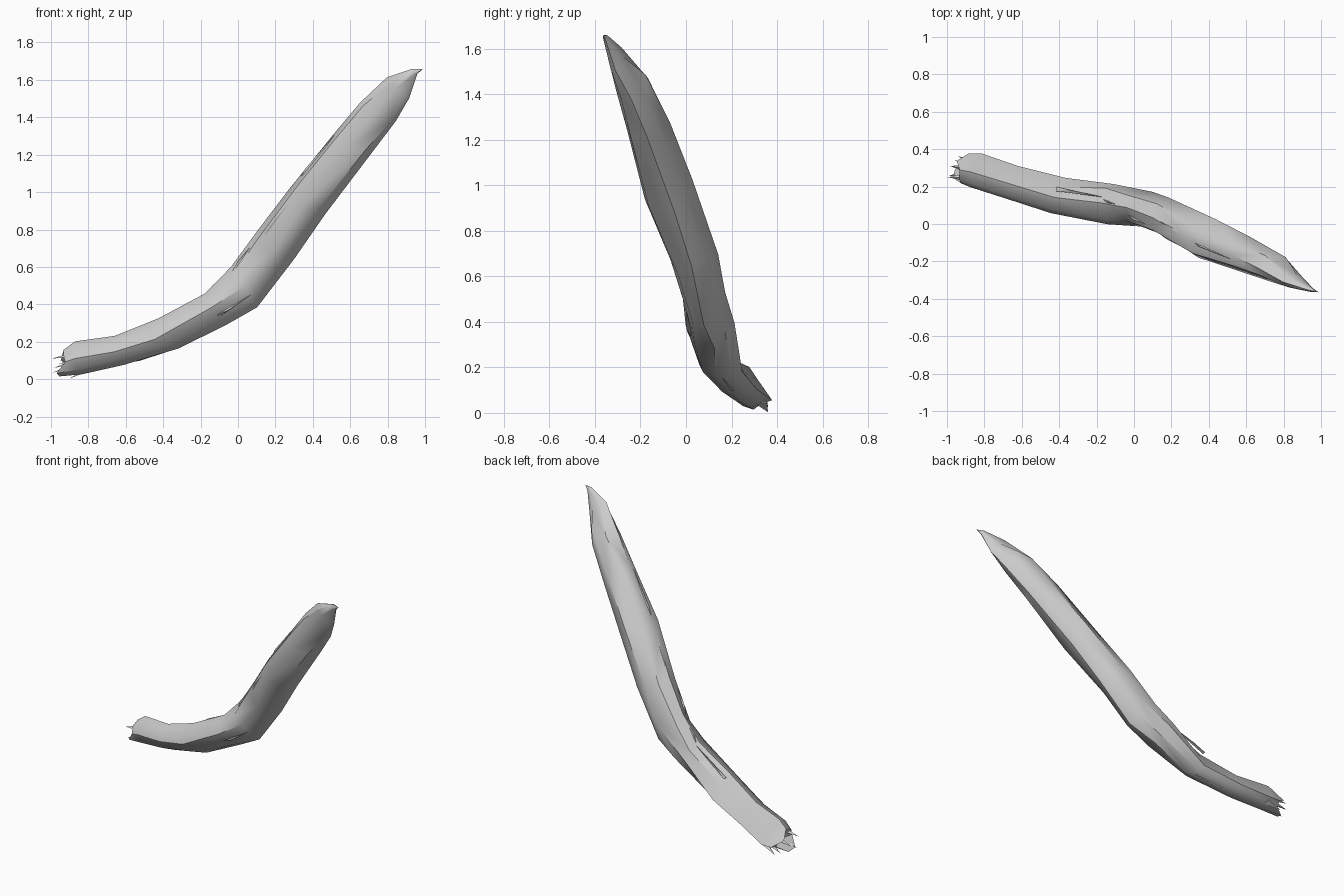
import bpy, bmesh, random
from math import sin, cos, pi, radians
from mathutils import Vector

if "Cube" in bpy.data.objects:
    bpy.data.objects.remove(bpy.data.objects["Cube"])

random.seed(11)
SIDES = 8
# Stations: centre x, y, z, half width, half height
PATH = [
    (-0.93, 0.300, 0.090, 0.080, 0.065),
    (-0.85, 0.285, 0.115, 0.090, 0.090),
    (-0.62, 0.217, 0.157, 0.098, 0.080),
    (-0.39, 0.152, 0.237, 0.105, 0.098),
    (-0.12, 0.106, 0.378, 0.110, 0.103),
    (0.045, 0.080, 0.502, 0.098, 0.122),
    (0.19, 0.030, 0.698, 0.103, 0.125),
    (0.39, -0.075, 0.970, 0.118, 0.120),
    (0.605, -0.168, 1.250, 0.098, 0.116),
    (0.76, -0.240, 1.445, 0.078, 0.106),
    (0.855, -0.308, 1.560, 0.036, 0.080),
    (0.945, -0.352, 1.645, 0.012, 0.020),
]
C = [Vector(p[:3]) for p in PATH]
# Cross-section near the broken end: (angle, scale), one wide flat facing up and back
FLAT = [(-35, 1.1), (30, 0.47), (95, 1), (138, 1), (180, 1), (222, 1), (262, 1), (300, 1)]


def frame(i):
    t = (C[min(i + 1, len(C) - 1)] - C[max(i - 1, 0)]).normalized()
    side = (Vector((0, 1, 0)) - t * t.y).normalized()
    return t, side, t.cross(side)


def on_surface(i, angle, scale=1.0):
    t, side, up = frame(i)
    return C[i] + (side * cos(angle) * PATH[i][3] + up * sin(angle) * PATH[i][4]) * scale


def finish(bm, name, angle):
    bmesh.ops.recalc_face_normals(bm, faces=bm.faces[:])
    me = bpy.data.meshes.new(name)
    bm.to_mesh(me)
    bm.free()
    ob = bpy.data.objects.new(name, me)
    bpy.context.collection.objects.link(ob)
    bpy.ops.object.select_all(action='DESELECT')
    ob.select_set(True)
    bpy.context.view_layer.objects.active = ob
    bpy.ops.object.shade_smooth_by_angle(angle=radians(angle))
    return ob


# Branch body: irregular faceted loft, flat on its upper back near the broken end
bm = bmesh.new()
rings = []
for i in range(len(PATH)):
    ring = []
    for k in range(SIDES):
        if i < 4:
            deg, s = FLAT[k]
            s *= random.uniform(0.97, 1.04)
            if k == 0 and i < 2:
                s *= 1.15
        else:
            deg = 45 * k + random.uniform(-9, 9)
            s = random.uniform(0.95, 1.05)
        p = on_surface(i, radians(deg), s)
        if 1 < i < 10:
            p += frame(i)[0] * random.uniform(-0.045, 0.045)
        if i == 0:
            p += frame(0)[0] * random.choice((-0.045, -0.02, 0.02))
        ring.append(bm.verts.new(p))
    rings.append(ring)
for a, b in zip(rings, rings[1:]):
    for k in range(SIDES):
        n = (k + 1) % SIDES
        q = (a[k], a[n], b[n], b[k])
        # split along the diagonal that varies with the wood grain
        if random.random() < 0.5:
            q = q[1:] + q[:1]
        bm.faces.new(q[:3])
        bm.faces.new((q[0], q[2], q[3]))
# Thin pointed tip and hollow broken end
tip = bm.verts.new((0.988, -0.365, 1.658))
hollow = bm.verts.new(C[0] + Vector((0.03, 0, 0)))
for k in range(SIDES):
    n = (k + 1) % SIDES
    bm.faces.new((rings[-1][k], rings[-1][n], tip))
    bm.faces.new((rings[0][n], rings[0][k], hollow))
finish(bm, "branch", 42)

# Splinters of torn wood at the broken end
bm = bmesh.new()
ends = [(-0.995, 0.25, 0.11), (-0.99, 0.26, 0.035), (-0.985, 0.31, 0.06),
        (-0.96, 0.34, 0.08), (-0.94, 0.36, 0.025), (-0.90, 0.36, 0.003)]
for e in ends:
    tipv = Vector(e)
    root = tipv.lerp(C[1], 0.25) + Vector((0.08, -0.01, 0.008))
    base = [bm.verts.new(root + Vector(o)) for o in
            ((0, -0.025, 0), (0, 0.025, 0.005), (0, 0, 0.025))]
    v = bm.verts.new(tipv)
    bm.faces.new(base)
    for j in range(3):
        bm.faces.new((base[j], base[(j + 1) % 3], v))
finish(bm, "end_splinters", 20)

# Bark flakes along the grain: station, angle in degrees, crest height
bm = bmesh.new()
for i, deg, lift in [(3, 60, 1.0), (4, 75, 1.03), (5, 110, 1.02), (6, 80, 1.02),
                     (6, 130, 1.02), (7, 95, 1.02), (2, 265, 1.02), (4, 200, 1.02)]:
    ang = radians(deg)
    p0 = on_surface(i, ang, 0.93)
    p1 = on_surface(i + 1, ang + 0.15, 0.93)
    m0 = on_surface(i, ang + 0.25, 0.85)
    crest = on_surface(i, ang + 0.08, lift).lerp(on_surface(i + 1, ang + 0.15, lift), 0.3)
    a, b, c, d = [bm.verts.new(p) for p in (p0, p1, m0, crest)]
    for f in ((a, b, d), (b, c, d), (c, a, d), (a, c, b)):
        bm.faces.new(f)
finish(bm, "bark_flakes", 20)
